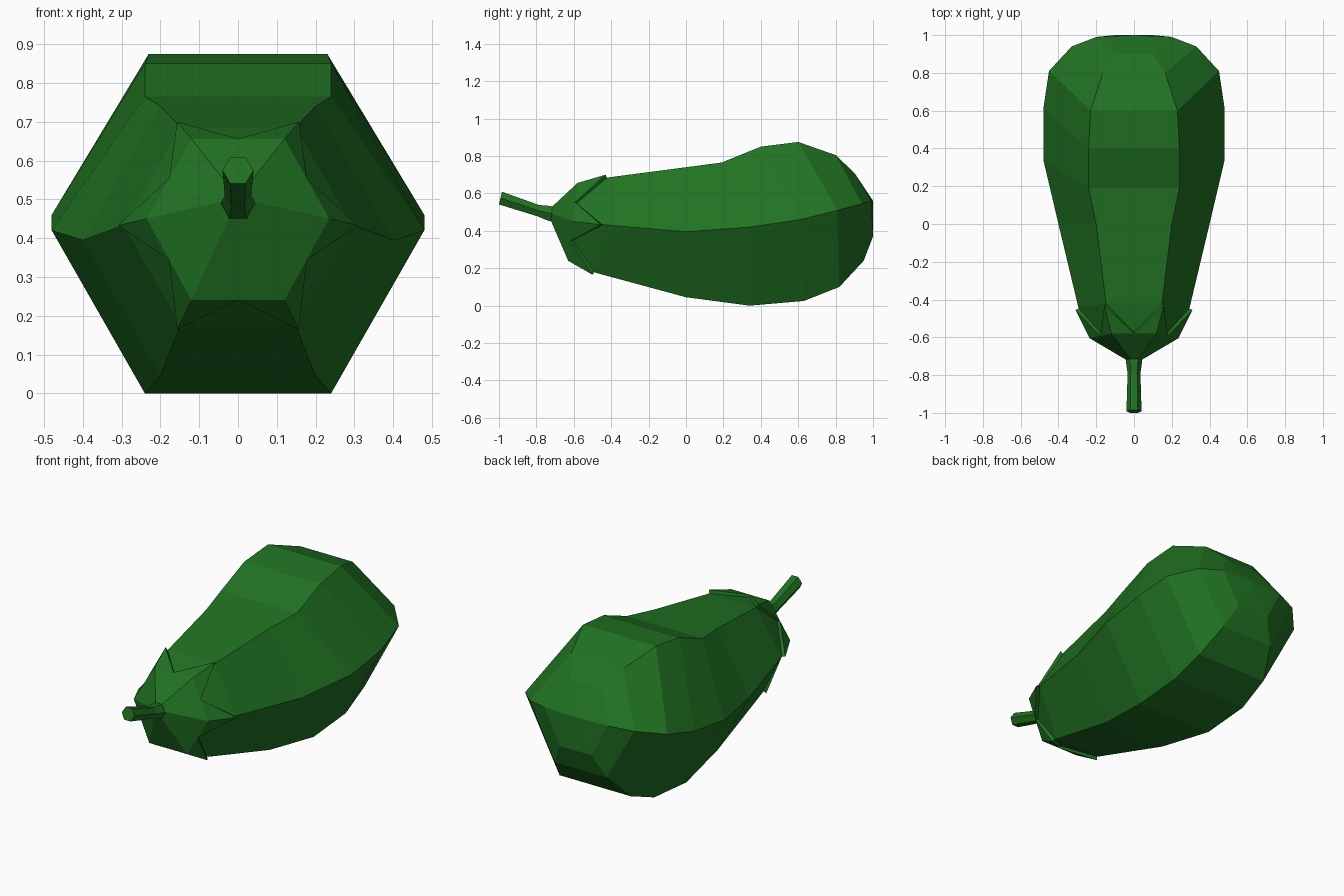
import bpy, bmesh
from mathutils import Vector

if "Cube" in bpy.data.objects:
    bpy.data.objects.remove(bpy.data.objects["Cube"])

mat = bpy.data.materials.new("dark_green")
mat.diffuse_color = (0.015, 0.17, 0.016, 1)
mat.use_nodes = True
mat.node_tree.nodes["Principled BSDF"].inputs["Base Color"].default_value = mat.diffuse_color

def hex_ring(mid, top, bot):
    """Six-sided section; each argument is (half width, y, z)."""
    def flip(p):
        return (-p[0], p[1], p[2])
    return [Vector(p) for p in (mid, top, flip(top), flip(mid), flip(bot), bot)]

def finish(name, bm):
    bmesh.ops.recalc_face_normals(bm, faces=bm.faces)
    me = bpy.data.meshes.new(name)
    bm.to_mesh(me)
    bm.free()
    ob = bpy.data.objects.new(name, me)
    me.materials.append(mat)
    bpy.context.collection.objects.link(ob)
    return ob

def loft(name, rings, tip=None):
    bm = bmesh.new()
    vs = [[bm.verts.new(p) for p in r] for r in rings]
    for a, b in zip(vs, vs[1:]):
        for i in range(6):
            j = (i + 1) % 6
            bm.faces.new((a[i], a[j], b[j], b[i]))
    bm.faces.new(vs[0])
    if tip:
        t = bm.verts.new(tip)
        for i in range(6):
            bm.faces.new((vs[-1][i], vs[-1][(i + 1) % 6], t))
    else:
        bm.faces.new(vs[-1])
    return finish(name, bm)

# fruit body: swollen towards the back, tapering to the stem
body = [
    hex_ring((0.225, -0.595, 0.45), (0.115, -0.57, 0.645), (0.115, -0.62, 0.25)),
    hex_ring((0.295, -0.44, 0.433), (0.148, -0.42, 0.685), (0.148, -0.48, 0.175)),
    hex_ring((0.40, 0.0, 0.395), (0.20, 0.0, 0.74), (0.20, 0.0, 0.045)),
    hex_ring((0.48, 0.34, 0.42), (0.24, 0.19, 0.765), (0.24, 0.34, 0.0)),
    hex_ring((0.48, 0.61, 0.46), (0.24, 0.40, 0.85), (0.24, 0.63, 0.025)),
    hex_ring((0.45, 0.81, 0.51), (0.23, 0.60, 0.875), (0.225, 0.82, 0.10)),
    hex_ring((0.33, 0.94, 0.545), (0.165, 0.80, 0.805), (0.165, 0.95, 0.24)),
    hex_ring((0.20, 0.99, 0.56), (0.10, 0.90, 0.71), (0.10, 1.0, 0.37)),
]
loft("fruit_body", body, (0, 1.0, 0.56))

# calyx: cone around the stem ending in six pointed leaves
inner = hex_ring((0.04, -0.72, 0.495), (0.02, -0.715, 0.53), (0.02, -0.725, 0.46))
outer = hex_ring((0.235, -0.605, 0.45), (0.12, -0.58, 0.656), (0.12, -0.63, 0.24))
tips = hex_ring((0.31, -0.455, 0.433), (0.157, -0.43, 0.70), (0.157, -0.50, 0.165))
bm = bmesh.new()
vi, vo, vt = [[bm.verts.new(p) for p in r] for r in (inner, outer, tips)]
vm = [bm.verts.new((outer[i] + outer[(i + 1) % 6]) / 2) for i in range(6)]
for i in range(6):
    j = (i + 1) % 6
    bm.faces.new((vi[i], vo[i], vm[i], vo[j], vi[j]))
    bm.faces.new((vo[i], vt[i], vm[i]))
    bm.faces.new((vo[i], vm[i - 1], vt[i]))
bm.faces.new(vi)
calyx = finish("calyx", bm)
solid = calyx.modifiers.new("thickness", 'SOLIDIFY')
solid.thickness = 0.02
solid.offset = -1

# stem: six-sided, slightly waisted, rising to the front
def stem_ring(y, z, r, h, lean):
    return hex_ring((r, y, z), (r / 2, y + lean, z + h), (r / 2, y - lean, z - h))

loft("stem", [
    stem_ring(-0.70, 0.485, 0.045, 0.038, 0.01),
    stem_ring(-0.735, 0.495, 0.042, 0.038, 0.01),
    stem_ring(-0.79, 0.508, 0.034, 0.03, 0.005),
    stem_ring(-0.992, 0.575, 0.04, 0.034, 0.008),
])
